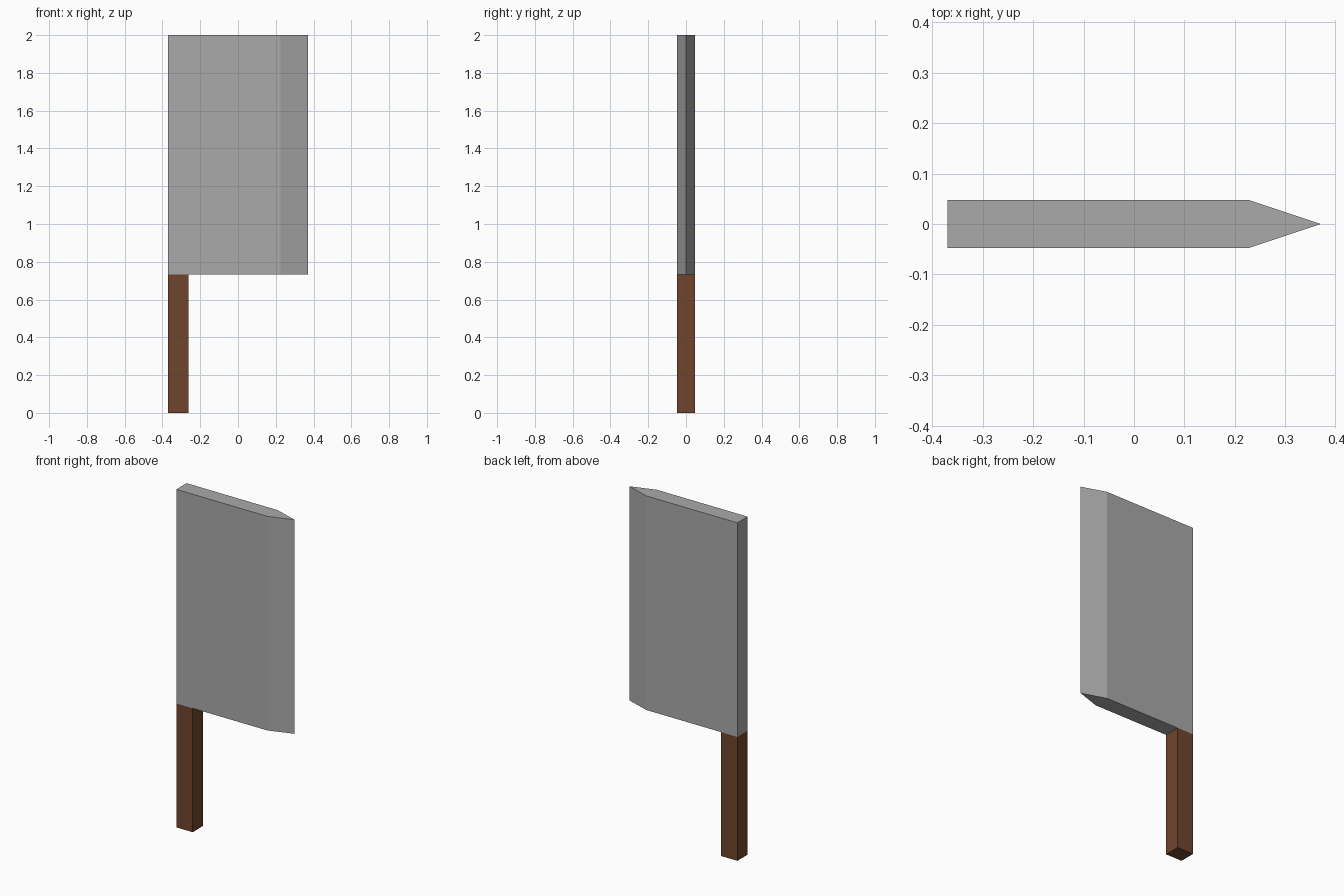
import bpy, bmesh

if "Cube" in bpy.data.objects:
    bpy.data.objects.remove(bpy.data.objects["Cube"])


def material(name, rgb):
    m = bpy.data.materials.new(name)
    m.diffuse_color = (*rgb, 1.0)
    m.use_nodes = True
    m.node_tree.nodes["Principled BSDF"].inputs["Base Color"].default_value = m.diffuse_color
    return m


def prism(name, outline, z0, z1, mat):
    """Extrude an XY outline (counter-clockwise) from z0 up to z1."""
    bm = bmesh.new()
    face = bm.faces.new([bm.verts.new((x, y, z0)) for x, y in outline])
    ext = bmesh.ops.extrude_face_region(bm, geom=[face], use_keep_orig=True)
    top = [v for v in ext["geom"] if isinstance(v, bmesh.types.BMVert)]
    bmesh.ops.translate(bm, verts=top, vec=(0, 0, z1 - z0))
    bmesh.ops.recalc_face_normals(bm, faces=bm.faces)
    mesh = bpy.data.meshes.new(name)
    bm.to_mesh(mesh)
    bm.free()
    mesh.materials.append(mat)
    obj = bpy.data.objects.new(name, mesh)
    bpy.context.collection.objects.link(obj)
    return obj


steel = material("steel grey", (0.40, 0.40, 0.40))
wood = material("brown wood", (0.162, 0.060, 0.027))

SPINE, EDGE, HALF = -0.37, 0.37, 0.048
BLADE_Z, TOP_Z = 0.733, 2.0

# Blade: flat slab tapering to a sharp cutting edge
prism("blade", [(SPINE, -HALF), (0.226, -HALF), (EDGE, 0),
                (0.226, HALF), (SPINE, HALF)], BLADE_Z, TOP_Z, steel)

# Handle: square bar flush with the spine
prism("handle", [(SPINE, -HALF), (-0.263, -HALF),
                 (-0.263, HALF), (SPINE, HALF)], 0.0, BLADE_Z, wood)
